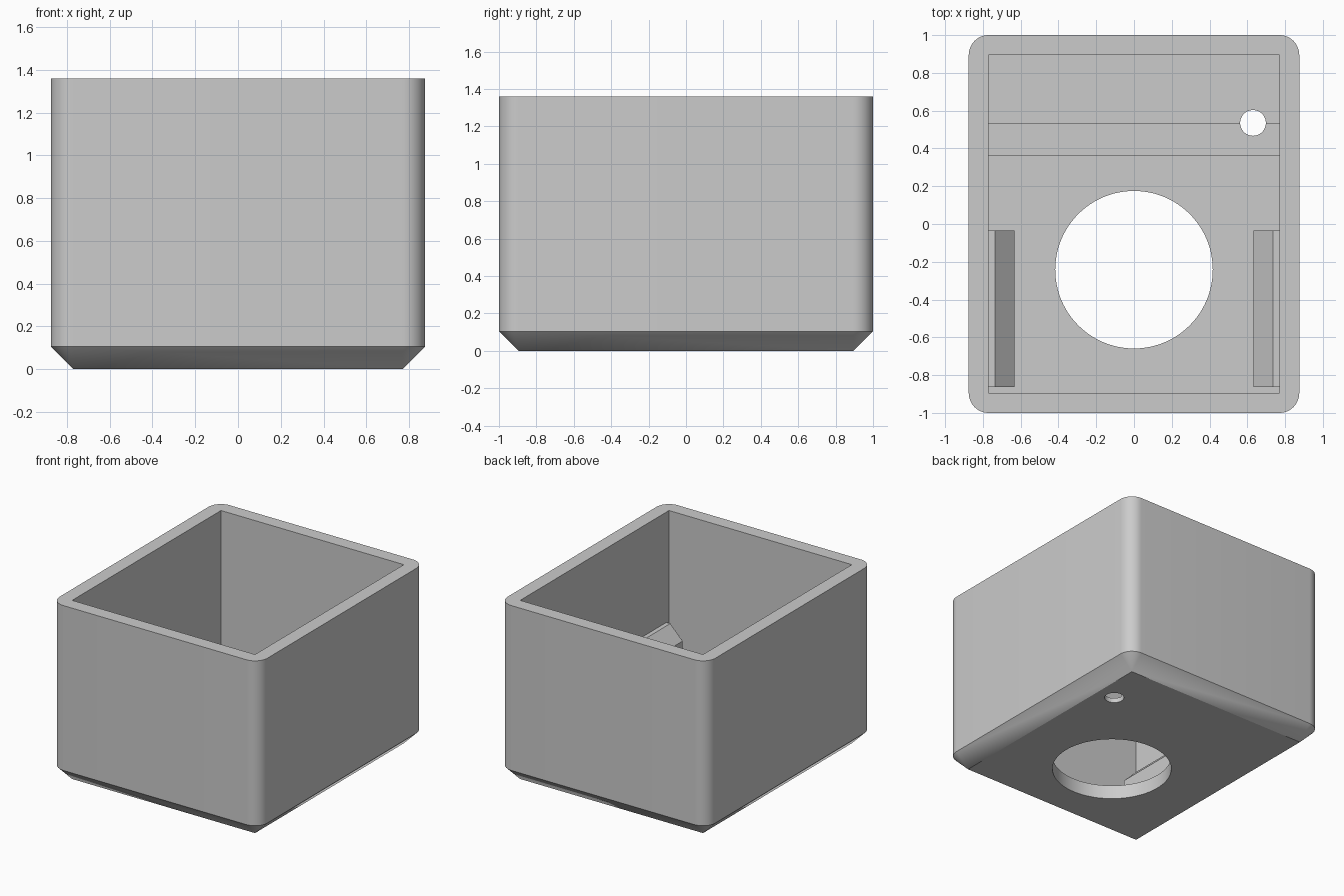
import bpy, bmesh, math

if "Cube" in bpy.data.objects:
    bpy.data.objects.remove(bpy.data.objects["Cube"])

grey = bpy.data.materials.new("light grey plastic")
grey.diffuse_color = (0.6, 0.6, 0.6, 1)
grey.use_nodes = True
grey.node_tree.nodes["Principled BSDF"].inputs["Base Color"].default_value = grey.diffuse_color

HX, HY, H = 0.875, 1.0, 1.36     # outer half sizes and height
T = 0.105                        # wall, floor, chamfer and corner radius
IX, IY = HX - T, HY - T          # cavity half sizes


def new_object(name, bm):
    bmesh.ops.recalc_face_normals(bm, faces=bm.faces)
    mesh = bpy.data.meshes.new(name)
    bm.to_mesh(mesh)
    bm.free()
    mesh.materials.append(grey)
    ob = bpy.data.objects.new(name, mesh)
    bpy.context.collection.objects.link(ob)
    return ob


def prism(name, profile, direction):
    """Extrude a closed 3D profile along a direction."""
    bm = bmesh.new()
    face = bm.faces.new([bm.verts.new(p) for p in profile])
    ext = bmesh.ops.extrude_face_region(bm, geom=[face])
    verts = [v for v in ext["geom"] if isinstance(v, bmesh.types.BMVert)]
    bmesh.ops.translate(bm, verts=verts, vec=direction)
    return new_object(name, bm)


def cylinder(name, x, y, r, z0, z1, n):
    ring = [(x + r * math.cos(2 * math.pi * i / n),
             y + r * math.sin(2 * math.pi * i / n), z0) for i in range(n)]
    return prism(name, ring, (0, 0, z1 - z0))


# Outer box: rounded upright corners tapering to a sharp-cornered base
bm = bmesh.new()
STEPS = 12
for sx in (-1, 1):
    for sy in (-1, 1):
        bm.verts.new((sx * IX, sy * IY, 0))
        for i in range(STEPS + 1):
            a = math.pi / 2 * i / STEPS
            for z in (T, H):
                bm.verts.new((sx * (IX + T * math.cos(a)),
                              sy * (IY + T * math.sin(a)), z))
bmesh.ops.convex_hull(bm, input=bm.verts[:])
bmesh.ops.dissolve_limit(bm, angle_limit=0.01, verts=bm.verts[:], edges=bm.edges[:])
box = new_object("box_shell", bm)

# Cavity with a cross groove in the floor
G0, G1, GZ = 0.365, 0.53, 0.035
yz = [(-IY, H + 0.2), (-IY, T), (G0, T), (G0, GZ), (G1, GZ), (G1, T), (IY, T), (IY, H + 0.2)]
cutters = [
    prism("cavity_cutter", [(-IX, y, z) for y, z in yz], (2 * IX, 0, 0)),
    cylinder("large_hole_cutter", 0, -0.242, 0.417, -0.1, 0.3, 96),
    cylinder("small_hole_cutter", 0.63, 0.535, 0.068, -0.1, 0.3, 48),
]
for c in cutters:
    m = box.modifiers.new(c.name, "BOOLEAN")
    m.operation = "DIFFERENCE"
    m.solver = "EXACT"
    m.object = c
bpy.context.view_layer.update()
result = bpy.data.meshes.new_from_object(
    box.evaluated_get(bpy.context.evaluated_depsgraph_get()))
box.modifiers.clear()
box.data = result
for c in cutters:
    bpy.data.objects.remove(c)

# Side rails with a sloped inner top edge
for side, s in (("left", -1), ("right", 1)):
    xz = [(IX + 0.01, T - 0.01), (0.633, T - 0.01), (0.633, 0.415),
          (0.737, 0.52), (IX + 0.01, 0.52)]
    prism(side + "_rail", [(s * x, -0.863, z) for x, z in xz], (0, 0.828, 0))

# Smooth the rounded corners and holes only
bpy.ops.object.select_all(action="DESELECT")
box.select_set(True)
bpy.context.view_layer.objects.active = box
bpy.ops.object.shade_smooth_by_angle(angle=math.radians(30))
